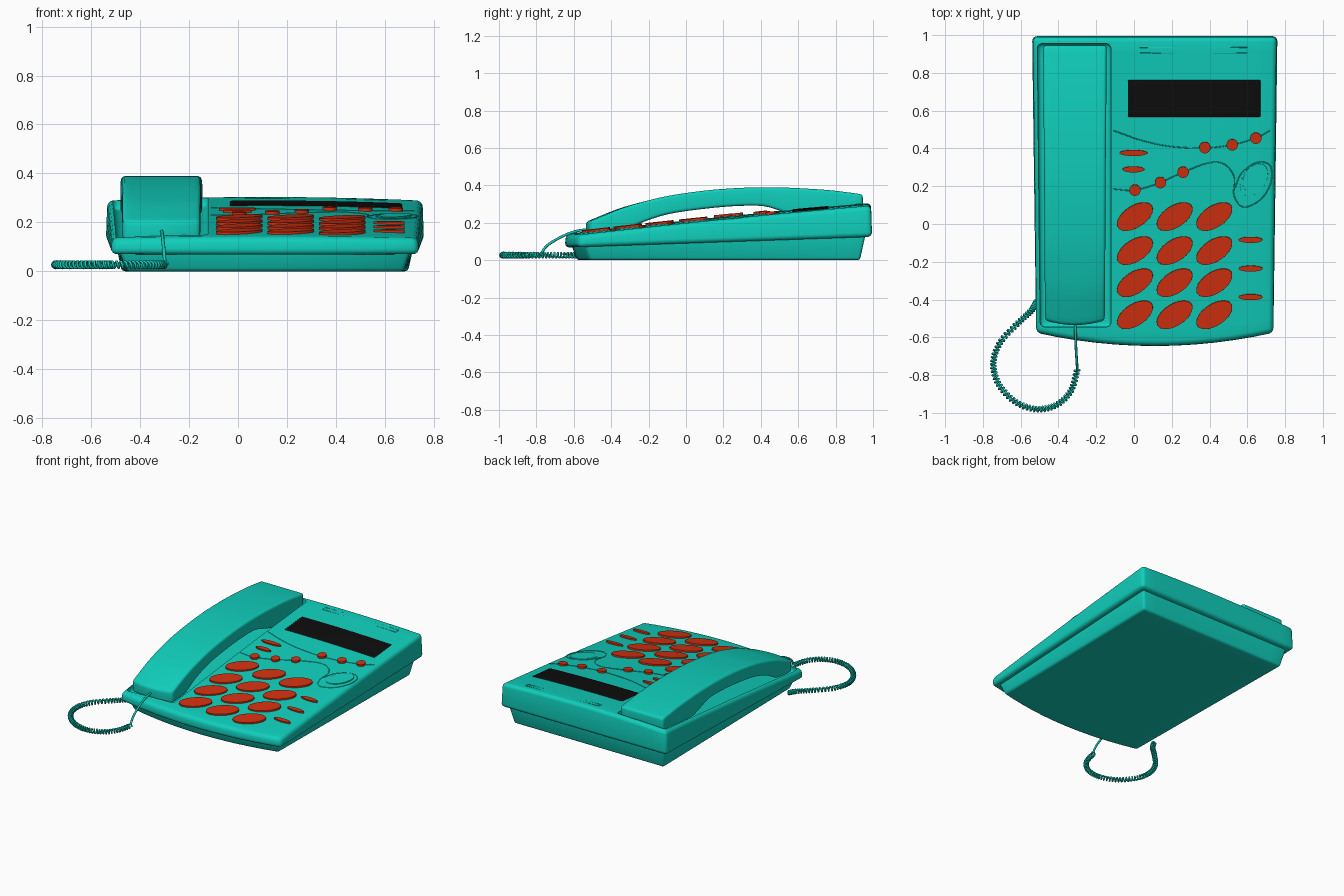
import bpy, bmesh, math
from mathutils import Vector, Matrix

if "Cube" in bpy.data.objects:
    bpy.data.objects.remove(bpy.data.objects["Cube"])


def material(name, rgb):
    m = bpy.data.materials.new(name)
    m.diffuse_color = (*rgb, 1)
    m.use_nodes = True
    m.node_tree.nodes["Principled BSDF"].inputs["Base Color"].default_value = m.diffuse_color
    return m


TEAL = material("teal_plastic", (0.005, 0.62, 0.50))
RED = material("red_keys", (0.64, 0.03, 0.005))
BLACK = material("display_black", (0.004, 0.004, 0.004))


def top_z(x, y):
    """Sloping, slightly crowned top of the body."""
    return 0.212 + 0.105 * y - 0.01 * y * y - 0.015 * ((x - 0.11) / 0.64) ** 2


def spline(pts, t):
    """Catmull-Rom point at t in 0..1."""
    p = [Vector(q) for q in pts]
    p = [2 * p[0] - p[1]] + p + [2 * p[-1] - p[-2]]
    s = t * (len(pts) - 1)
    i = min(int(s), len(pts) - 2)
    f = s - i
    a, b, c, d = p[i:i + 4]
    return 0.5 * (2 * b + (c - a) * f + (2 * a - 5 * b + 4 * c - d) * f * f
                  + (3 * b - a - 3 * c + d) * f ** 3)


def finish(ob, mat):
    ob.data.materials.append(mat)
    bpy.ops.object.select_all(action='DESELECT')
    ob.select_set(True)
    bpy.context.view_layer.objects.active = ob
    for m in list(ob.modifiers):
        bpy.ops.object.modifier_apply(modifier=m.name)
    bpy.ops.object.shade_smooth_by_angle(angle=math.radians(35))
    return ob


def link(name, bm):
    me = bpy.data.meshes.new(name)
    bmesh.ops.recalc_face_normals(bm, faces=bm.faces)
    bm.to_mesh(me)
    bm.free()
    ob = bpy.data.objects.new(name, me)
    bpy.context.collection.objects.link(ob)
    return ob


def block(name, f, nx, ny, bevel):
    """Closed block with gridded top and bottom; f(u, v, is_top) gives the point."""
    bm = bmesh.new()
    g = [[[bm.verts.new(f(i / nx, j / ny, k)) for j in range(ny + 1)]
          for i in range(nx + 1)] for k in (0, 1)]
    for k in (0, 1):
        for i in range(nx):
            for j in range(ny):
                bm.faces.new((g[k][i][j], g[k][i + 1][j], g[k][i + 1][j + 1], g[k][i][j + 1]))
    rim = ([(i, 0) for i in range(nx)] + [(nx, j) for j in range(ny)]
           + [(i, ny) for i in range(nx, 0, -1)] + [(0, j) for j in range(ny, 0, -1)])
    for (a, b), (c, d) in zip(rim, rim[1:] + rim[:1]):
        bm.faces.new((g[0][a][b], g[0][c][d], g[1][c][d], g[1][a][b]))
    ob = link(name, bm)
    m = ob.modifiers.new("rounding", 'BEVEL')
    m.width, m.segments, m.limit_method, m.angle_limit = bevel, 4, 'ANGLE', math.radians(50)
    return ob


def footprint(u, v, inset):
    s = 2 * u - 1
    front = -0.578 - 0.07 * (1 - s * s) + inset
    return (0.11 + s * (0.63 + 0.02 * v - inset), front + (0.995 - inset - front) * v)


# Body shell
def shell(u, v, top):
    x, y = footprint(u, v, 0.006 if top else 0.0)
    return (x, y, top_z(x, y) if top else 0.09 + 0.035 * y)


body = block("body_shell", shell, 12, 20, 0.025)


# Cradle recess cut in the shell
def recess(u, v, top):
    left = -0.497 - 0.015 * v
    x, y = left + (-0.122 - left) * u, -0.545 + 1.5 * v
    return (x, y, top_z(x, y) + (0.2 if top else -0.04))


cutter = block("cradle_cutter", recess, 6, 20, 0.025)
finish(cutter, TEAL)
cutter.hide_render = True
cut = body.modifiers.new("cradle", 'BOOLEAN')
cut.operation, cut.object, cut.solver = 'DIFFERENCE', cutter, 'EXACT'
finish(body, TEAL)
bpy.data.objects.remove(cutter)


# Base pan under the shell
def pan(u, v, top):
    x, y = footprint(u, v, 0.035 if top else 0.065)
    return (x, y, 0.105 + 0.035 * y if top else 0.0)


finish(block("base_pan", pan, 12, 20, 0.015), TEAL)

# Handset: profile of (y, top z, underside z)
PROFILE = [(-0.51, 0.205, 0.125), (-0.36, 0.27, 0.14), (-0.25, 0.306, 0.195), (-0.1, 0.343, 0.245),
           (0.1, 0.372, 0.275), (0.28, 0.386, 0.29), (0.42, 0.389, 0.288), (0.53, 0.388, 0.255),
           (0.62, 0.384, 0.235), (0.78, 0.373, 0.248), (0.945, 0.352, 0.265)]


def grip(u, v, top):
    y, zt, zb = spline(PROFILE, v)
    s = 2 * u - 1
    y -= 0.025 * (1 - s * s) * max(0, 1 - 4 * v)
    return (-0.313 + s * (0.158 + 0.01 * v), y, zt if top else zb)


finish(block("handset", grip, 8, 40, 0.016), TEAL)


# Display window
def window(u, v, top):
    x, y = -0.035 + 0.707 * u, 0.565 + 0.2 * v
    return (x, y, top_z(x, y) + (0.004 if top else -0.02))


finish(block("display", window, 8, 4, 0.01), BLACK)


# Keys
def key(name, x, y, a, b, angle=0.0, height=0.01, mat=RED):
    bm = bmesh.new()
    bmesh.ops.create_cone(bm, cap_ends=True, segments=32, radius1=1, radius2=1, depth=0.03)
    rim = [e for e in bm.edges if all(v.co.z > 0 for v in e.verts)]
    bmesh.ops.bevel(bm, geom=rim, offset=0.006, segments=2, affect='EDGES', profile=0.5)
    slope = math.atan(0.105 - 0.02 * y)
    bm.transform(Matrix.Translation((x, y, top_z(x, y) + height - 0.015))
                 @ Matrix.Rotation(slope, 4, 'X') @ Matrix.Rotation(angle, 4, 'Z')
                 @ Matrix.Diagonal((a, b, 1, 1)))
    return finish(link(name, bm), mat)


for r, y in enumerate((0.04, -0.14, -0.31, -0.48)):
    for c, x in enumerate((0.005, 0.215, 0.425)):
        key(f"dial_key_{r}_{c}", x, y, 0.107, 0.058, math.radians(33))
for i, (x, y, a) in enumerate(((-0.003, 0.377, 0.074), (-0.003, 0.29, 0.058), (0.617, -0.083, 0.064),
                               (0.617, -0.235, 0.064), (0.617, -0.386, 0.064))):
    key(f"slim_key_{i}", x, y, a, 0.016)
for i, (x, y) in enumerate(((0.375, 0.405), (0.52, 0.42), (0.645, 0.455),
                            (0.005, 0.18), (0.14, 0.22), (0.26, 0.275))):
    key(f"round_key_{i}", x, y, 0.03, 0.03, 0, 0.013)
key("oval_pad", 0.635, 0.235, 0.095, 0.062, math.radians(57), 0.004, TEAL)


# Tubes: trim lines and cord
def tube(name, pts, radius, cyclic=False, res=1):
    cu = bpy.data.curves.new(name, 'CURVE')
    cu.dimensions = '3D'
    cu.bevel_depth, cu.bevel_resolution, cu.use_fill_caps = radius, res, True
    sp = cu.splines.new('POLY')
    sp.points.add(len(pts) - 1)
    for p, q in zip(sp.points, pts):
        p.co = (*q, 1)
    sp.use_cyclic_u = cyclic
    sp.use_smooth = True
    ob = bpy.data.objects.new(name, cu)
    bpy.context.collection.objects.link(ob)
    cu.materials.append(TEAL)
    return ob


def trim(name, pts, cyclic=False, steps=60):
    flat = [spline(pts, i / steps) for i in range(steps + 1)] if steps else pts
    tube(name, [(p[0], p[1], top_z(p[0], p[1])) for p in flat], 0.003, cyclic)


trim("upper_trim_line", [(-0.11, 0.495), (0.05, 0.44), (0.2, 0.41), (0.375, 0.402), (0.52, 0.42),
                         (0.645, 0.455), (0.72, 0.495)])
trim("lower_trim_line", [(-0.11, 0.185), (0.005, 0.18), (0.14, 0.22), (0.26, 0.275), (0.4, 0.325),
                         (0.48, 0.315), (0.53, 0.25), (0.53, 0.15), (0.58, 0.09), (0.67, 0.13),
                         (0.725, 0.22), (0.72, 0.31), (0.65, 0.325), (0.57, 0.27), (0.535, 0.19)], steps=90)
trim("pad_ring", [(0.635 + 0.07 * math.cos(t) * 0.55 - 0.084 * math.sin(t) * 0.55,
                   0.235 + 0.108 * math.cos(t) * 0.55 + 0.055 * math.sin(t) * 0.55)
                  for t in (k * math.tau / 32 for k in range(32))], True, 0)
trim("back_slot", [(0.03, 0.905), (0.6, 0.905), (0.6, 0.935), (0.03, 0.935)], True, 0)

# Straight lead, then coiled loop to the left side of the body
LEAD = [(-0.312, -0.50, 0.165), (-0.31, -0.58, 0.157), (-0.307, -0.66, 0.128), (-0.302, -0.74, 0.08),
        (-0.299, -0.775, 0.035)]
tube("cord_lead", [spline(LEAD, i / 24) for i in range(25)], 0.007, res=2)
LOOP = [(-0.30, -0.77), (-0.335, -0.885), (-0.415, -0.96), (-0.52, -0.98), (-0.63, -0.94), (-0.715, -0.85),
        (-0.745, -0.74), (-0.71, -0.63), (-0.62, -0.53), (-0.545, -0.46), (-0.515, -0.41)]
turns, per = 62, 12
coil = []
for i in range(turns * per + 1):
    t = i / (turns * per)
    p, q = spline(LOOP, t), spline(LOOP, min(t + 0.002, 1)) - spline(LOOP, min(t, 0.998))
    n = Vector((-q.y, q.x)).normalized()
    a = math.tau * i / per
    coil.append((p.x + n.x * 0.013 * math.cos(a), p.y + n.y * 0.013 * math.cos(a),
                 0.027 + 0.013 * math.sin(a)))
tube("cord_coil", coil, 0.0055)
